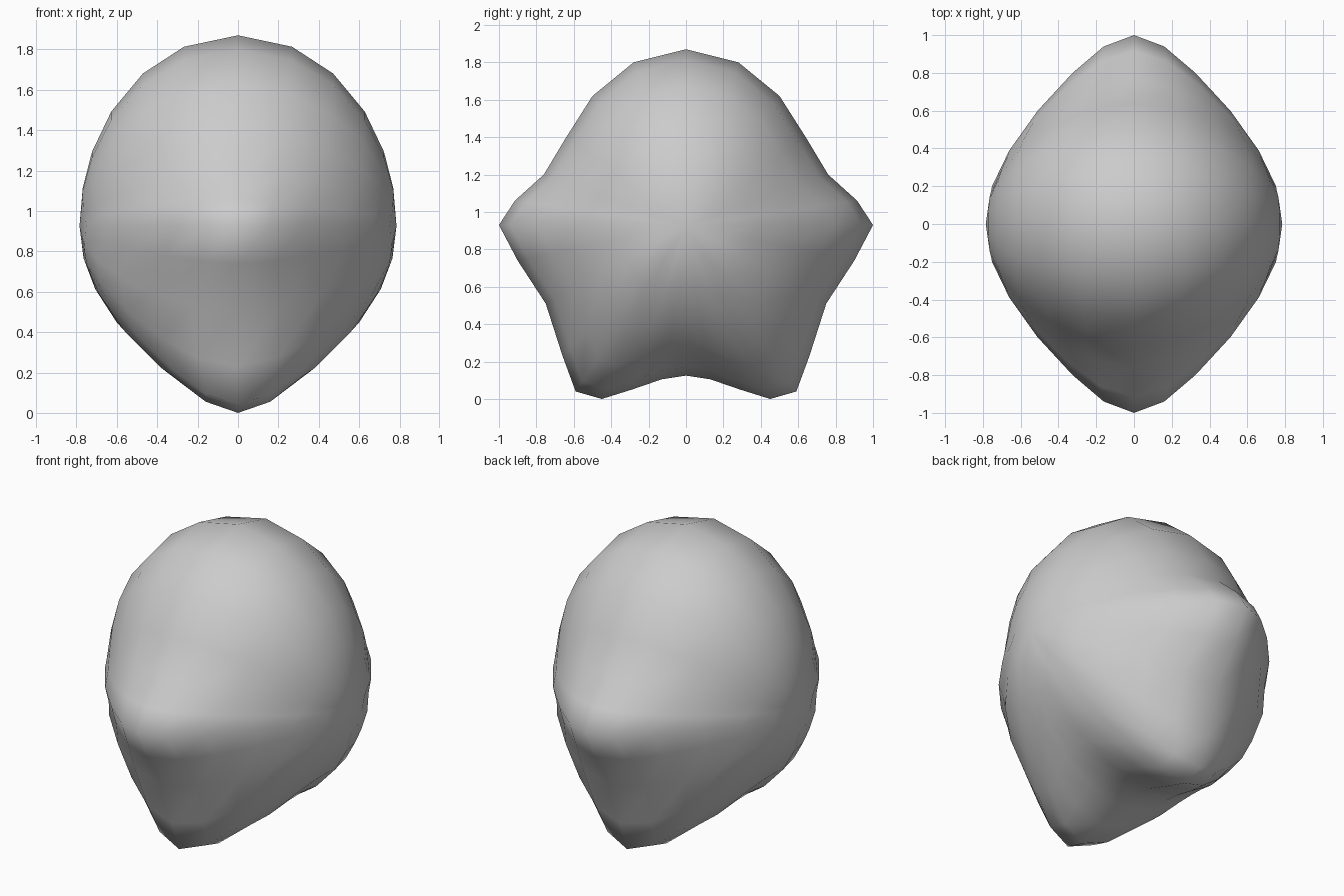
import bpy, bmesh, math

if "Cube" in bpy.data.objects:
    bpy.data.objects.remove(bpy.data.objects["Cube"])

CENTRE_Z, HALF_WIDTH = 0.925, 0.785

# Half of the star outline in the y-z plane: (y, z, how pointed the lobe is)
half = [(0, 1.87, 0), (0.28, 1.80, 0), (0.50, 1.62, 0.05), (0.64, 1.40, 0.15),
        (0.76, 1.20, 0.4), (0.915, 1.06, 0.85), (1.0, 0.93, 1), (0.90, 0.74, 0.85),
        (0.75, 0.51, 0.35), (0.66, 0.23, 0.65), (0.59, 0.04, 1), (0.45, 0, 1),
        (0.29, 0.05, 0.6), (0.13, 0.105, 0.35), (0, 0.125, 0.25)]
outline = half + [(-y, z, w) for y, z, w in half[-2:0:-1]]

# Thickness of a pointed lobe: (fraction of outline radius, x)
lobe = [(0.2, 0.752), (0.39, 0.66), (0.6, 0.51), (0.8, 0.325), (0.94, 0.16)]


def ring(bm, f, lobe_x, side):
    """One scaled copy of the outline, bulging between round and pointed."""
    round_x = HALF_WIDTH * math.sqrt(1 - f * f)
    return [bm.verts.new((side * (round_x + (lobe_x - round_x) * w),
                          f * y, CENTRE_Z + f * (z - CENTRE_Z)))
            for y, z, w in outline]


# Body: rings from the left pole to the right pole
bm = bmesh.new()
rings = [ring(bm, f, x, -1) for f, x in lobe]
rings.append(ring(bm, 1, 0, 1))
rings += [ring(bm, f, x, 1) for f, x in reversed(lobe)]
n = len(outline)
for a, b in zip(rings, rings[1:]):
    for i in range(n):
        j = (i + 1) % n
        bm.faces.new((a[i], a[j], b[j], b[i]))
for loop, side in ((rings[0], -1), (rings[-1], 1)):
    pole = bm.verts.new((side * HALF_WIDTH, 0, CENTRE_Z))
    for i in range(n):
        bm.faces.new((loop[i], loop[(i + 1) % n], pole))
bmesh.ops.recalc_face_normals(bm, faces=bm.faces)
for face in bm.faces:
    face.smooth = True

mesh = bpy.data.meshes.new("star_body")
bm.to_mesh(mesh)
bm.free()
bpy.context.collection.objects.link(bpy.data.objects.new("star_body", mesh))
